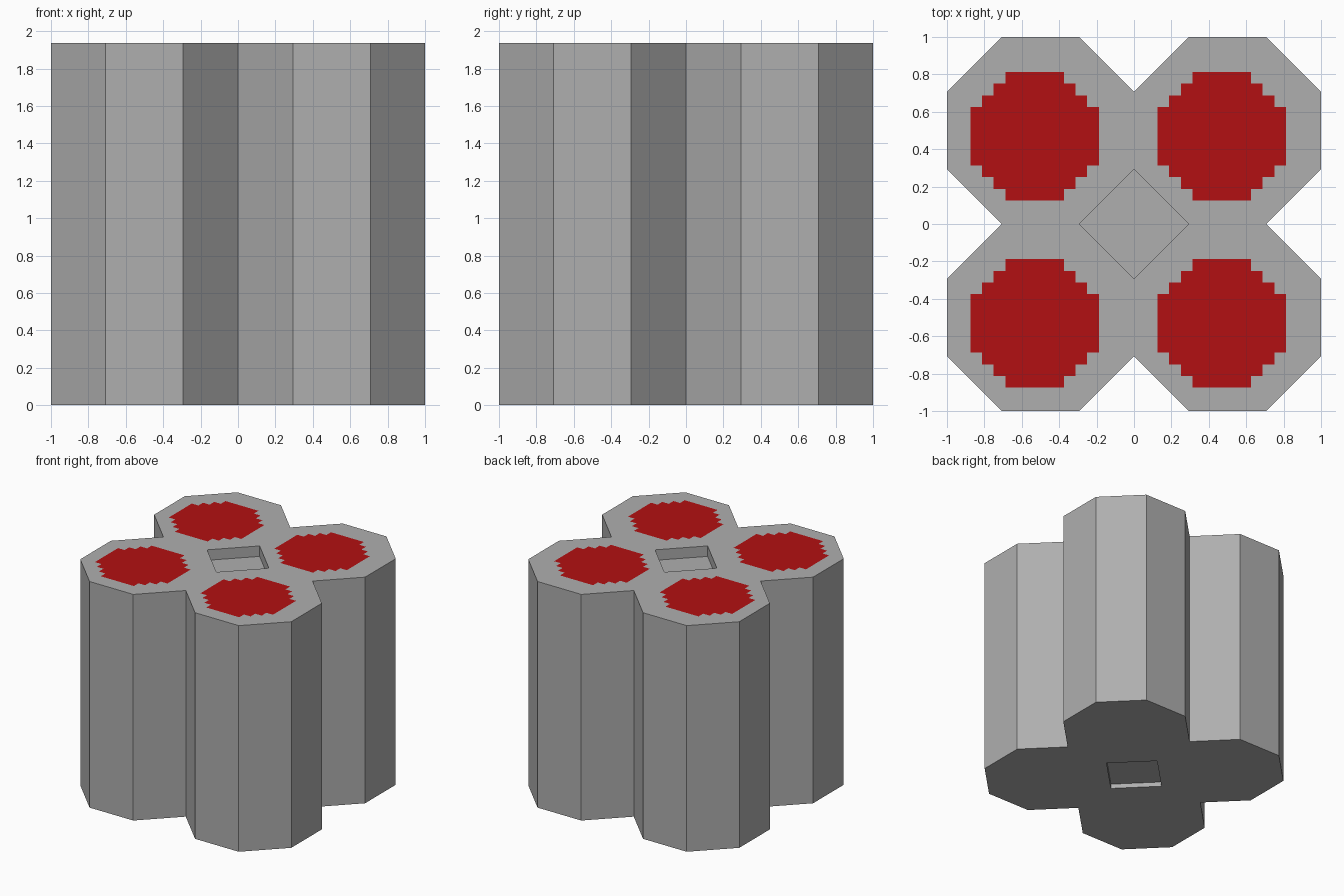
import bpy, bmesh, math

if "Cube" in bpy.data.objects:
    bpy.data.objects.remove(bpy.data.objects["Cube"])

H = 1.9375          # total height
PX = 0.0625         # step size of the red discs


def material(name, rgb):
    m = bpy.data.materials.new(name)
    m.diffuse_color = (*rgb, 1.0)
    m.use_nodes = True
    m.node_tree.nodes["Principled BSDF"].inputs["Base Color"].default_value = m.diffuse_color
    return m


grey = material("grey", (0.43, 0.43, 0.43))
red = material("red", (0.45, 0.005, 0.006))


def finish(bm, name, mat):
    bmesh.ops.remove_doubles(bm, verts=bm.verts, dist=1e-4)
    me = bpy.data.meshes.new(name)
    bm.to_mesh(me)
    bm.free()
    me.materials.append(mat)
    ob = bpy.data.objects.new(name, me)
    bpy.context.collection.objects.link(ob)
    return ob


def add_prism(bm, pts, z0, z1, skip=lambda a, b: False):
    """Counter-clockwise outline extruded from z0 to z1; skip() drops hidden walls."""
    lo = [bm.verts.new((x, y, z0)) for x, y in pts]
    hi = [bm.verts.new((x, y, z1)) for x, y in pts]
    bm.faces.new(hi)
    bm.faces.new(lo[::-1])
    n = len(pts)
    for i in range(n):
        j = (i + 1) % n
        if not skip(pts[i], pts[j]):
            bm.faces.new((lo[i], lo[j], hi[j], hi[i]))


def shared(a, b):
    # walls where two columns touch lie on x = 0 or y = 0
    return any(abs(a[k]) < 1e-4 and abs(b[k]) < 1e-4 for k in (0, 1))


corners = [(sx, sy) for sx in (-0.5, 0.5) for sy in (-0.5, 0.5)]

# Four joined octagonal columns
R = 0.5 / math.cos(math.pi / 8)
bm = bmesh.new()
for cx, cy in corners:
    octagon = [(cx + R * math.cos((i + 0.5) * math.pi / 4),
                cy + R * math.sin((i + 0.5) * math.pi / 4)) for i in range(8)]
    add_prism(bm, octagon, 0, H, shared)
finish(bm, "columns", grey)

# Recessed filler in the diamond gap between the columns
d = 0.5 - 0.5 * math.tan(math.pi / 8)
d = 0.5 - (d - 0.0) + 0.0 if d > 0.4 else d
bm = bmesh.new()
add_prism(bm, [(d, 0), (0, d), (-d, 0), (0, -d)], 0.04, H - 0.09)
finish(bm, "centre_filler", grey)

# Stepped red discs on the column tops (row widths in steps)
widths = [5, 7, 9, 11, 11, 11, 11, 11, 9, 7, 5]
right = []
for r, w in enumerate(widths):
    for y in (r - 5.5, r - 4.5):
        p = (w / 2 * PX, y * PX)
        # keep only the corners of the staircase
        if len(right) > 1 and right[-1][0] == right[-2][0] == p[0]:
            right.pop()
        if not right or right[-1] != p:
            right.append(p)
outline = right + [(-x, y) for x, y in reversed(right)]
for k, (cx, cy) in enumerate(corners):
    bm = bmesh.new()
    ox, oy = cx - PX / 2, cy - PX / 2
    bm.faces.new([bm.verts.new((ox + x, oy + y, H + 0.002)) for x, y in outline])
    finish(bm, f"red_disc_{k + 1}", red)
